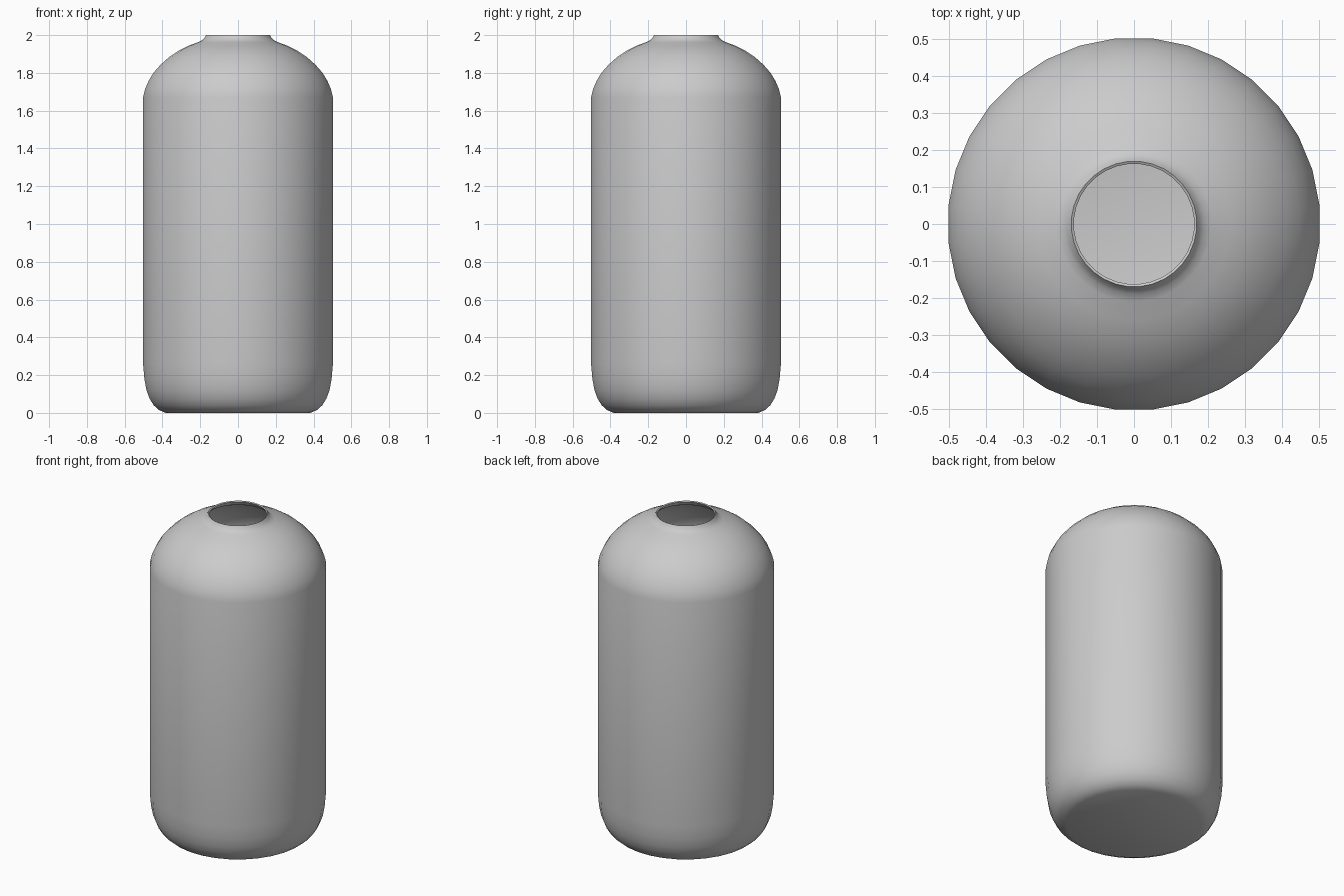
import bpy, bmesh, math

if "Cube" in bpy.data.objects:
    bpy.data.objects.remove(bpy.data.objects["Cube"])

SIDES = 32

# Outer profile (radius, height) from the base edge up to the mouth
profile = [
    (0.385, 0.0), (0.42, 0.015), (0.448, 0.04), (0.47, 0.075), (0.487, 0.12),
    (0.498, 0.18), (0.505, 0.26), (0.505, 1.67),
    (0.494, 1.715), (0.477, 1.755), (0.45, 1.80), (0.412, 1.843), (0.365, 1.885),
    (0.315, 1.918), (0.26, 1.945), (0.21, 1.963), (0.19, 1.973), (0.178, 1.986),
    (0.170, 2.0),
]


def lathe(name, points, sides):
    bm = bmesh.new()
    rings = []
    for r, z in points:
        ring = []
        for i in range(sides):
            a = 2 * math.pi * (i + 0.5) / sides
            ring.append(bm.verts.new((r * math.cos(a), r * math.sin(a), z)))
        rings.append(ring)
    for low, high in zip(rings, rings[1:]):
        for i in range(sides):
            j = (i + 1) % sides
            bm.faces.new((low[i], low[j], high[j], high[i]))
    # Flat base
    bm.faces.new(list(reversed(rings[0])))
    mesh = bpy.data.meshes.new(name)
    bm.to_mesh(mesh)
    bm.free()
    obj = bpy.data.objects.new(name, mesh)
    bpy.context.collection.objects.link(obj)
    return obj


# Hollow bottle body with an open mouth
body = lathe("bottle_body", profile, SIDES)

# Thin wall grown inward, leaving a narrow lip at the mouth
wall = body.modifiers.new("wall", 'SOLIDIFY')
wall.thickness = 0.008
wall.offset = -1

bpy.context.view_layer.objects.active = body
body.select_set(True)
bpy.ops.object.modifier_apply(modifier=wall.name)
bpy.ops.object.shade_smooth_by_angle(angle=math.radians(40))
